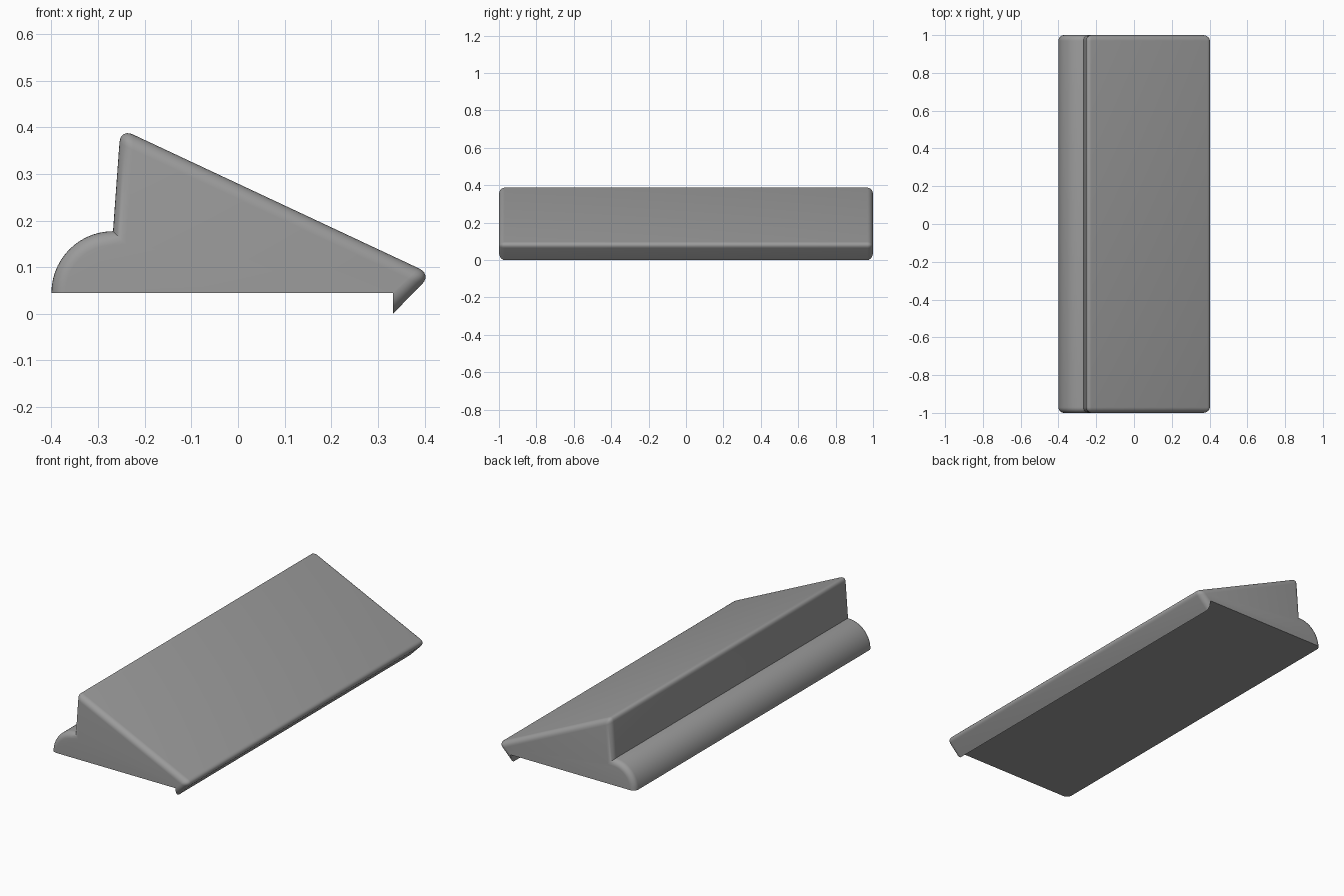
import bpy, bmesh, math

if "Cube" in bpy.data.objects:
    bpy.data.objects.remove(bpy.data.objects["Cube"])

HALF_LEN = 1.0
BASE_Z = 0.045
ROUND = 0.03        # edge rounding width
ARC_R = 0.132       # quarter-round moulding radius
ARC_STEPS = 14

grey = bpy.data.materials.new("mid grey")
grey.diffuse_color = (0.33, 0.33, 0.33, 1.0)
grey.use_nodes = True
grey.node_tree.nodes["Principled BSDF"].inputs["Base Color"].default_value = grey.diffuse_color

# Cross-section in x/z: quarter-round moulding, steep wall, slope, drip lip
profile = []
for i in range(ARC_STEPS + 1):
    a = math.pi - (math.pi / 2) * i / ARC_STEPS
    profile.append((-0.268 + ARC_R * math.cos(a), BASE_Z + ARC_R * math.sin(a)))
n_arc = len(profile)
profile += [(-0.252, 0.397), (0.4153, 0.0845), (0.332, 0.0), (0.332, BASE_Z)]
RIDGE, NOSE, LIP = n_arc, n_arc + 1, n_arc + 2
n = len(profile)

# Extrude the section along y
bm = bmesh.new()
front = [bm.verts.new((x, -HALF_LEN, z)) for x, z in profile]
back = [bm.verts.new((x, HALF_LEN, z)) for x, z in profile]
bm.faces.new(front)
bm.faces.new(back[::-1])
for i in range(n):
    j = (i + 1) % n
    bm.faces.new((front[i], back[i], back[j], front[j]))
bmesh.ops.recalc_face_normals(bm, faces=bm.faces)

# Round the ridge, the nose and both end outlines; the underside stays sharp
edges = [bm.edges.get((front[k], back[k])) for k in (RIDGE, NOSE)]
for ring in (front, back):
    edges += [bm.edges.get((ring[i], ring[i + 1])) for i in range(LIP)]
bmesh.ops.bevel(bm, geom=edges, offset=ROUND, offset_type='OFFSET', segments=6,
                profile=0.5, affect='EDGES', clamp_overlap=False, loop_slide=True)
bmesh.ops.recalc_face_normals(bm, faces=bm.faces)

mesh = bpy.data.meshes.new("sloped_sill")
bm.to_mesh(mesh)
bm.free()
mesh.materials.append(grey)
sill = bpy.data.objects.new("sloped_sill", mesh)
bpy.context.collection.objects.link(sill)

bpy.context.view_layer.objects.active = sill
sill.select_set(True)
bpy.ops.object.shade_smooth_by_angle(angle=math.radians(30))
